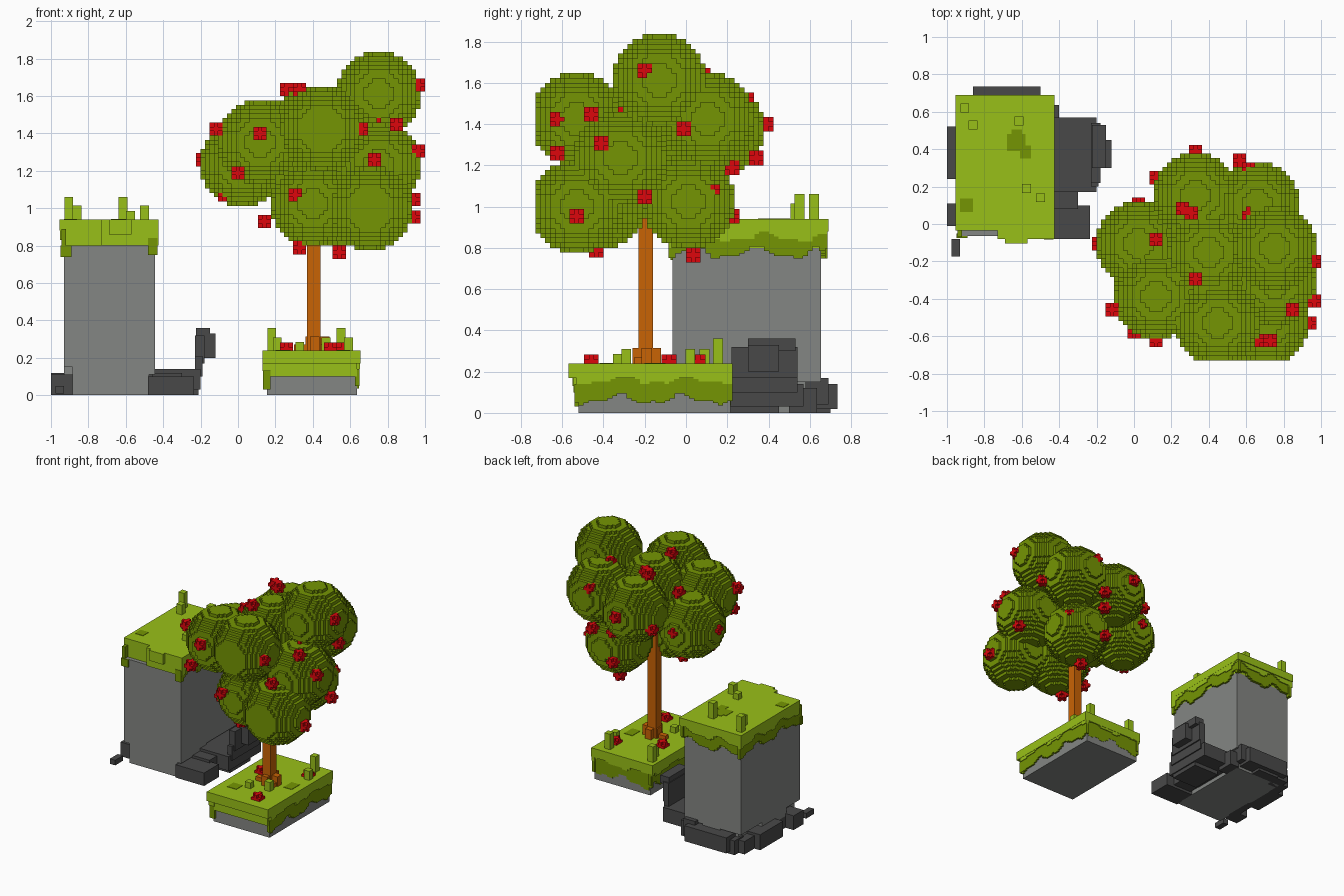
import bpy, bmesh, math

cube = bpy.data.objects.get("Cube")
if cube:
    bpy.data.objects.remove(cube, do_unlink=True)

V = 2 / 85  # voxel size; the model is 85 voxels wide


def material(name, rgb):
    lin = [((c / 255 + 0.055) / 1.055) ** 2.4 if c > 10 else c / 255 / 12.92 for c in rgb] + [1]
    m = bpy.data.materials.new(name)
    m.use_nodes = True
    m.diffuse_color = lin
    b = m.node_tree.nodes["Principled BSDF"]
    b.inputs["Base Color"].default_value = lin
    b.inputs["Roughness"].default_value = 0.9
    return m


GRASS = material("light_grass", (153, 192, 24))
LEAF = material("leaf_green", (117, 149, 3))
STONE = material("grey_stone", (132, 134, 131))
ROCK = material("dark_rock", (73, 73, 73))
WOOD = material("brown_wood", (201, 99, 5))
RED = material("red_blossom", (222, 6, 12))


def add_object(name, mesh, mat):
    mesh.materials.append(mat)
    ob = bpy.data.objects.new(name, mesh)
    bpy.context.collection.objects.link(ob)
    return ob


def boxes(name, mat, items):
    """One object made of boxes given as (x0, x1, y0, y1, z0, z1)."""
    bm = bmesh.new()
    for x0, x1, y0, y1, z0, z1 in items:
        vs = bmesh.ops.create_cube(bm, size=1)["verts"]
        for v in vs:
            v.co = ((x0 + x1) / 2 + v.co.x * (x1 - x0),
                    (y0 + y1) / 2 + v.co.y * (y1 - y0),
                    (z0 + z1) / 2 + v.co.z * (z1 - z0))
    me = bpy.data.meshes.new(name)
    bm.to_mesh(me)
    bm.free()
    return add_object(name, me, mat)


def voxels(name, mat, cells):
    """Outer skin of a set of integer voxel cells; x cells count from x = -1."""
    verts, faces = {}, []
    for c in cells:
        for ax in range(3):
            for s in (0, 1):
                n = list(c)
                n[ax] += 2 * s - 1
                if tuple(n) in cells:
                    continue
                b, d = (ax + 1) % 3, (ax + 2) % 3
                quad = []
                for i, j in ((0, 0), (1, 0), (1, 1), (0, 1)):
                    p = list(c)
                    p[ax] += s
                    p[b] += i
                    p[d] += j
                    quad.append(verts.setdefault(tuple(p), len(verts)))
                faces.append(quad if s else quad[::-1])
    me = bpy.data.meshes.new(name)
    me.from_pydata([(p[0] * V - 1, p[1] * V, p[2] * V) for p in verts], [], faces)
    return add_object(name, me, mat)


def skirt(side, lo, hi, wall, thick, top, depth, amp, phase):
    """Row of hanging columns along one wall; side is +x, -x or +y."""
    out = []
    n = round((hi - lo) / V)
    w = (hi - lo) / n
    sign = 1 if side[0] == "+" else -1
    a, b = sorted((wall - sign * 0.01, wall + sign * thick))
    for i in range(n):
        f = math.sin(i * 0.47 + phase) + 0.5 * math.sin(i * 1.03 + 2 * phase)
        z = top - max(1, round((depth + amp * f) / V * 2)) * V / 2
        p, q = lo + i * w, lo + (i + 1) * w
        out.append((a, b, p, q, z, top) if side[1] == "x" else (p, q, a, b, z, top))
    return out


# Tree crown: overlapping voxel balls (centre cells), flattened at the front
BALLS = [(74, -6, 68), (61, -23, 60), (72, -23, 42), (74, -14, 52), (43, -5, 52), (47, -17, 57),
         (56, 6, 58), (70, 4, 60), (66, 0, 43), (59, -18, 43), (59, -7, 60)]
R = 9.65
crown = set()
for cx, cy, cz in BALLS:
    for i in range(-9, 10):
        for j in range(max(-9, -31 - cy), 10):
            h = R * R - i * i - j * j
            if h < 0:
                continue
            h = int(math.sqrt(h))
            for k in range(-h, h + 1):
                crown.add((cx + i, cy + j, cz + k))
voxels("crown", LEAF, crown)

# Blossoms on the crown and on the grass
BLOSSOMS = [
    (.11, -.62, 1.41), (.01, -.58, 1.19), (-.08, -.2, 1.08), (-.2, -.115, 1.265),
    (-.11, -.45, 1.42), (.305, -.62, 1.08), (.15, -.41, .93), (.335, -.43, .785),
    (.54, .045, .765), (.74, -.63, 1.265), (.66, -.62, 1.435), (.84, -.455, 1.45),
    (.964, -.19, 1.655), (.964, -.405, 1.295), (.945, -.53, .955), (.93, -.2, 1.045),
    (.26, .09, 1.635), (.31, .06, 1.635), (.335, -.285, 1.64), (.75, -.3, 1.44),
    (.82, .15, 1.51), (.62, .285, 1.51), (.86, -.005, 1.37), (.335, .385, 1.41),
    (.575, .33, 1.24), (.73, .125, 1.075), (.47, .23, .955), (.02, .115, 1.265),
    (.6, .065, 1.64), (.115, -.09, 1.48), (.125, .255, 1.3), (.47, .22, 1.19),
    (.50, -.46, .25), (.56, .07, .25), (.27, -.09, .25)]
petals = set()
for x, y, z in BLOSSOMS:
    cx, cy, cz = math.floor((x + 1) / V), math.floor(y / V), math.floor(z / V)
    for i in (-1, 0, 1):
        for j in (-1, 0, 1):
            for k in (-1, 0, 1):
                if abs(i) + abs(j) + abs(k) < 3:
                    petals.add((cx + i, cy + j, cz + k))
voxels("blossoms", RED, petals - crown)

# Trunk and root flare
boxes("trunk", WOOD, [(.37, .44, -.23, -.16, .23, 1.2)])
boxes("roots", WOOD, [(.36, .49, -.215, -.165, .23, .315), (.385, .435, -.26, -.12, .23, .315),
                      (.30, .38, -.215, -.175, .23, .27), (.44, .48, -.25, -.2, .23, .27)])

# Tree island
boxes("island_stone", STONE, [(.155, .635, -.52, .215, 0, .2)])
boxes("island_grass", GRASS, [
    (.13, .655, -.57, .225, .17, .24), (.175, .635, -.545, -.5, .1, .2),
    (.132, .18, -.55, -.48, .13, .2)]
    + skirt("+x", -.53, .225, .635, .018, .2, .04, .018, .4)
    + skirt("-x", -.53, .225, .155, .021, .2, .04, .018, 1.7)
    + skirt("+y", .135, .65, .205, .018, .2, .04, .018, 2.5))
boxes("island_moss", LEAF, [(.135, .175, -.54, -.48, .03, .14), (.625, .65, -.54, -.48, .05, .14)]
      + skirt("+x", -.52, .225, .635, .012, .2, .135, .022, 1.1)
      + skirt("-x", -.52, .225, .155, .012, .2, .135, .022, 2.9)
      + skirt("+y", .14, .645, .205, .012, .2, .135, .022, .2))
boxes("island_moss_patches", LEAF, [(.2, .28, -.42, -.34, .235, .243), (.53, .6, -.2, -.1, .235, .243)])

# Stone pillar with a broken lower edge
boxes("pillar_stone", STONE, [
    (-.93, -.445, -.065, .655, .15, .8), (-.885, -.475, -.065, .62, 0, .16),
    (-.885, -.445, -.06, .25, .11, .16), (-.93, -.8, .1, .4, .08, .16),
    (-.75, -.6, .6, .655, .07, .16)])

# Pillar grass cap and hanging moss
boxes("pillar_grass", GRASS, [
    (-.955, -.425, -.035, .69, .88, .94), (-.73, -.425, -.08, -.03, .8, .94),
    (-.93, -.445, -.035, .655, .79, .9), (-.69, -.57, -.105, -.07, .86, .94)]
    + skirt("+x", -.07, .685, -.445, .019, .89, .04, .018, 2.2)
    + skirt("-x", -.03, .685, -.93, .022, .89, .04, .018, .9)
    + skirt("+y", -.95, -.43, .655, .028, .89, .04, .018, 1.5))
boxes("pillar_moss", LEAF, [(-.95, -.89, -.076, -.05, .74, .8), (-.48, -.43, -.084, -.05, .75, .84)]
      + skirt("+x", -.07, .685, -.445, .013, .89, .115, .024, 3.0)
      + skirt("-x", -.07, .685, -.93, .014, .89, .115, .024, .3)
      + skirt("+y", -.945, -.435, .655, .02, .89, .115, .024, 2.1))
boxes("pillar_moss_patches", LEAF, [
    (-.68, -.58, .39, .48, .935, .943), (-.61, -.55, .35, .42, .935, .943),
    (-.655, -.6, .46, .505, .935, .943), (-.93, -.86, .065, .135, .935, .943)])

# Grass tufts: x, y, base height, top height
TUFTS = [(-.905, .62, .93, 1.06), (-.615, .55, .93, 1.06), (-.86, .53, .93, 1.015),
         (-.575, .19, .93, .985), (-.5, .14, .93, 1.015),
         (.18, .155, .23, .36), (.21, .09, .23, .31), (.47, -.29, .23, .31),
         (.59, .02, .23, .31), (.33, -.33, .23, .285), (.55, .155, .23, .36)]
boxes("grass_tufts", GRASS, [(x - V, x + V, y - V, y + V, a, b) for x, y, a, b in TUFTS])

# Dark rocks around the pillar foot
boxes("right_rubble", ROCK, [
    (-1, -.87, .24, .52, 0, .12), (-1, -.88, -.01, .11, .0, .11), (-.93, -.87, .05, .3, .0, .09),
    (-.975, -.93, -.175, -.08, .01, .05), (-.95, -.88, .5, .64, 0, .1)])
boxes("left_rubble", ROCK, [
    (-.48, -.235, -.08, .1, 0, .1), (-.46, -.3, .08, .18, .02, .12), (-.48, -.2, .17, .57, .03, .14),
    (-.43, -.21, .2, .45, 0, .05), (-.48, -.4, .5, .635, 0, .12)])
boxes("upright_rubble", ROCK, [
    (-.23, -.19, .2, .54, .1, .21), (-.23, -.18, .22, .54, .17, .32),
    (-.225, -.12, .3, .45, .2, .33), (-.225, -.15, .3, .53, .3, .36)])
boxes("back_rubble", ROCK, [
    (-.86, -.5, .6, .735, .02, .14), (-.8, -.62, .6, .7, 0, .1), (-.9, -.8, .58, .69, .0, .11),
    (-.56, -.46, .58, .69, .04, .17)])
